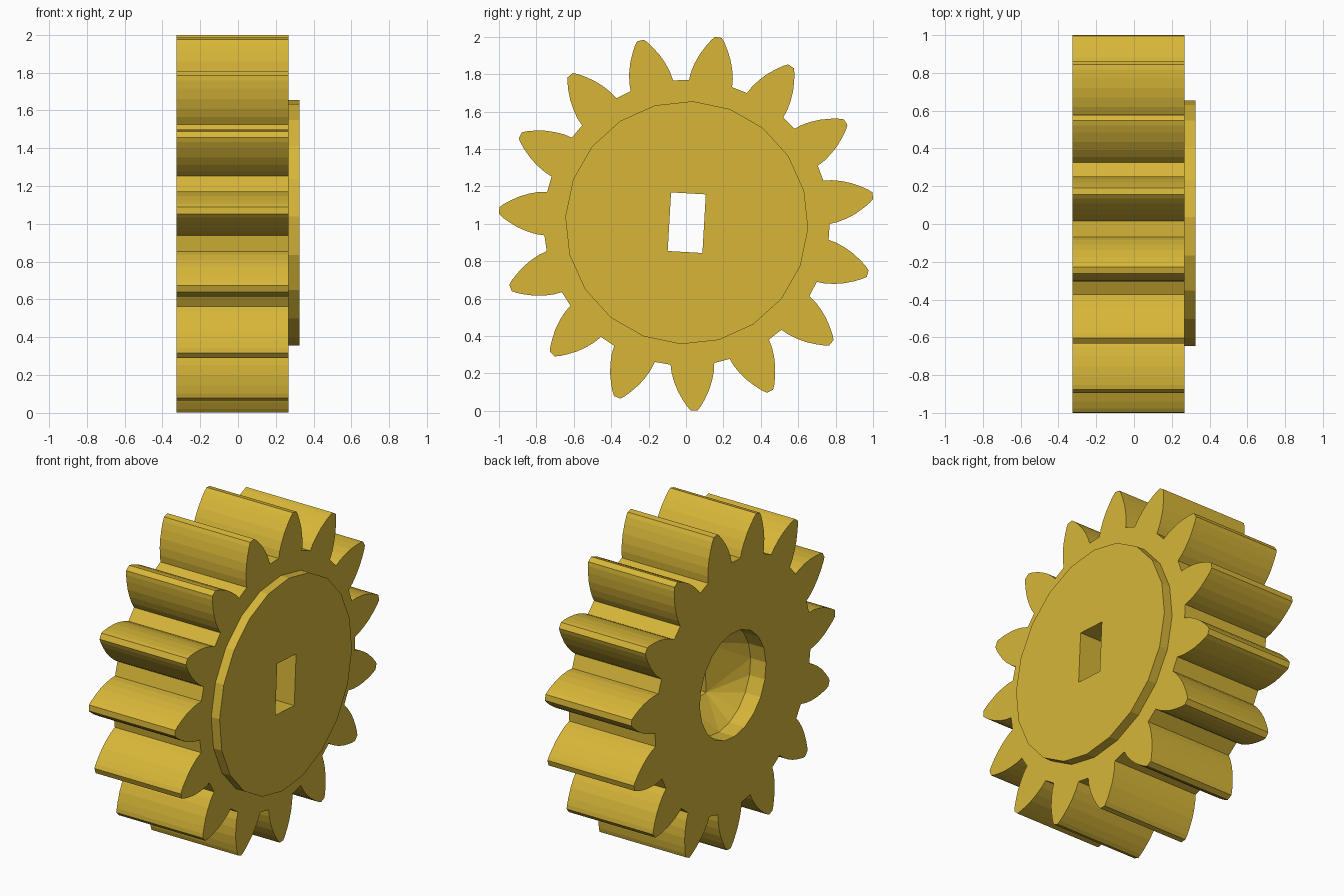
import bpy, bmesh
from math import sin, cos, radians, hypot, atan2

cube = bpy.data.objects.get("Cube")
if cube:
    bpy.data.objects.remove(cube, do_unlink=True)

CY, CZ = 0.004, 1.006          # gear axis, running along x
BACK, FACE, FRONT = -0.325, 0.268, 0.325
TEETH, SIDES = 15, 20

gold = bpy.data.materials.new("gold")
gold.use_nodes = True
color = (0.68, 0.47, 0.04, 1)
gold.diffuse_color = color
gold.node_tree.nodes["Principled BSDF"].inputs["Base Color"].default_value = color


def polar(r, degrees):
    a = radians(degrees)
    return CY + r * cos(a), CZ + r * sin(a)


def circle(r):
    return [polar(r, 87.2 + 360 * i / SIDES) for i in range(SIDES)]


def make_object(name, bm):
    bmesh.ops.recalc_face_normals(bm, faces=bm.faces)
    mesh = bpy.data.meshes.new(name)
    bm.to_mesh(mesh)
    bm.free()
    mesh.materials.append(gold)
    obj = bpy.data.objects.new(name, mesh)
    bpy.context.collection.objects.link(obj)
    return obj


def prism(name, outline, x0, x1):
    bm = bmesh.new()
    face = bm.faces.new([bm.verts.new((x0, y, z)) for y, z in outline])
    side = bmesh.ops.extrude_face_region(bm, geom=[face], use_keep_orig=True)
    moved = [v for v in side["geom"] if isinstance(v, bmesh.types.BMVert)]
    bmesh.ops.translate(bm, verts=moved, vec=(x1 - x0, 0, 0))
    return make_object(name, bm)


def cut(obj, cutter):
    mod = obj.modifiers.new("cut", 'BOOLEAN')
    mod.operation = 'DIFFERENCE'
    mod.solver = 'EXACT'
    mod.object = cutter
    bpy.context.view_layer.objects.active = obj
    bpy.ops.object.modifier_apply(modifier=mod.name)


# Toothed wheel: half a tooth as (distance along its axis, half width)
flank = [(0.755, 0.117), (0.80, 0.113), (0.85, 0.101), (0.90, 0.083),
         (0.95, 0.057), (0.985, 0.035), (1.005, 0.018)]
tooth = [(d, -w) for d, w in flank] + [(d, w) for d, w in reversed(flank)]
outline = []
for i in range(TEETH):
    turn = 80.3 + 360 * i / TEETH
    for d, w in tooth:
        outline.append(polar(hypot(d, w), turn + atan2(w, d) * 180 / 3.14159265))
wheel = prism("toothed_wheel", outline, BACK, FACE)

# Raised disc on one face
disc = prism("raised_disc", circle(0.65), FACE, FRONT)

# Rectangular shaft slot, slightly turned
tilt = radians(-3.3)
slot_outline = [(CY + y * cos(tilt) - z * sin(tilt), CZ + y * sin(tilt) + z * cos(tilt))
                for y, z in ((-0.093, -0.157), (0.093, -0.157), (0.093, 0.157), (-0.093, 0.157))]
slot = prism("slot_cutter", slot_outline, -0.12, 0.5)

# Round bore that narrows into the slot
bm = bmesh.new()
for x, points in ((-0.5, circle(0.325)), (-0.22, circle(0.325)), (-0.07, slot_outline)):
    for y, z in points:
        bm.verts.new((x, y, z))
bmesh.ops.convex_hull(bm, input=bm.verts)
bore = make_object("bore_cutter", bm)

cut(wheel, bore)
cut(wheel, slot)
cut(disc, slot)
for cutter in (bore, slot):
    bpy.data.objects.remove(cutter, do_unlink=True)
